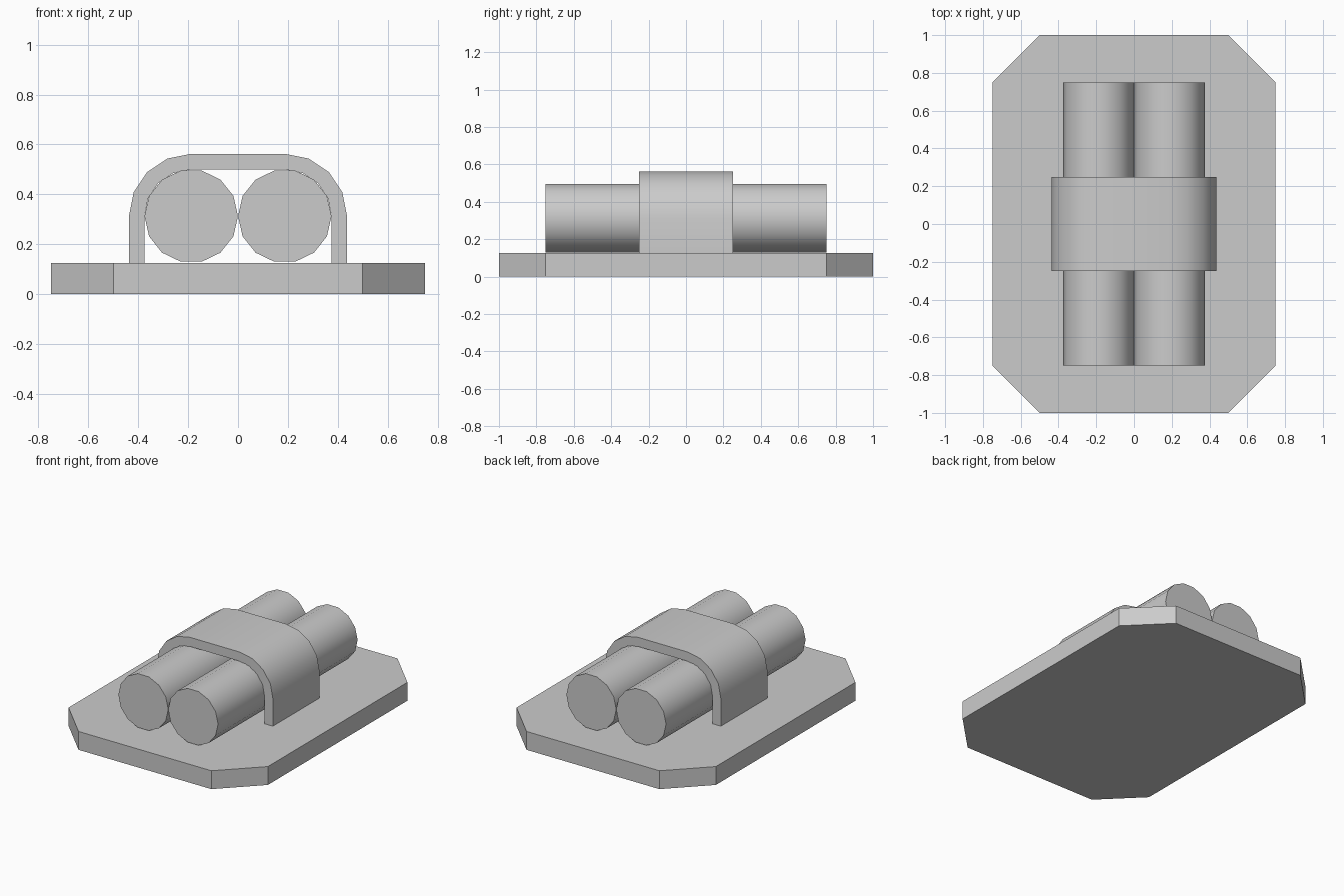
import bpy
import bmesh
from math import sin, cos, pi, radians
from mathutils import Vector

default = bpy.data.objects.get("Cube")
if default:
    bpy.data.objects.remove(default, do_unlink=True)

grey = bpy.data.materials.new("light_grey")
grey.use_nodes = True
colour = (0.6, 0.6, 0.6, 1)
grey.diffuse_color = colour
grey.node_tree.nodes["Principled BSDF"].inputs["Base Color"].default_value = colour


def prism(name, points, push, smooth=False):
    """Extrude a closed outline of 3D points along the push vector."""
    bm = bmesh.new()
    face = bm.faces.new([bm.verts.new(p) for p in points])
    result = bmesh.ops.extrude_face_region(bm, geom=[face], use_keep_orig=True)
    moved = [v for v in result["geom"] if isinstance(v, bmesh.types.BMVert)]
    bmesh.ops.translate(bm, vec=Vector(push), verts=moved)
    bmesh.ops.recalc_face_normals(bm, faces=bm.faces)
    mesh = bpy.data.meshes.new(name)
    bm.to_mesh(mesh)
    bm.free()
    mesh.materials.append(grey)
    obj = bpy.data.objects.new(name, mesh)
    bpy.context.collection.objects.link(obj)
    if smooth:
        bpy.ops.object.select_all(action="DESELECT")
        obj.select_set(True)
        bpy.context.view_layer.objects.active = obj
        bpy.ops.object.shade_smooth_by_angle(angle=radians(40))
    return obj


BASE_TOP = 0.125
RADIUS = 0.1875
AXIS_Z = BASE_TOP + RADIUS
STRAP_THICKNESS = 0.0625

# Base plate with cut corners
half_x, half_y, cut = 0.75, 1.0, 0.25
outline = []
for sx, sy in ((1, 1), (-1, 1), (-1, -1), (1, -1)):
    corner = [(sx * half_x, sy * (half_y - cut), 0), (sx * (half_x - cut), sy * half_y, 0)]
    outline += corner if sx * sy > 0 else corner[::-1]
prism("base_plate", outline, (0, 0, BASE_TOP))

# Pair of fourteen-sided rods
SIDES = 14
for side, name in ((1, "left_rod"), (-1, "right_rod")):
    ring = [(side * RADIUS + RADIUS * cos(2 * pi * i / SIDES), -0.75,
             AXIS_Z + RADIUS * sin(2 * pi * i / SIDES)) for i in range(SIDES)]
    prism(name, ring, (0, 1.5, 0), smooth=True)


# Strap bent over both rods
def arch(radius, y):
    right = [(RADIUS + radius, y, BASE_TOP)]
    for i in range(5):
        a = i * pi / 8
        right.append((RADIUS + radius * cos(a), y, AXIS_Z + radius * sin(a)))
    return right + [(-x, yy, z) for x, yy, z in reversed(right)]


strap = arch(RADIUS + STRAP_THICKNESS, -0.25) + arch(RADIUS, -0.25)[::-1]
prism("strap", strap, (0, 0.5, 0), smooth=True)
